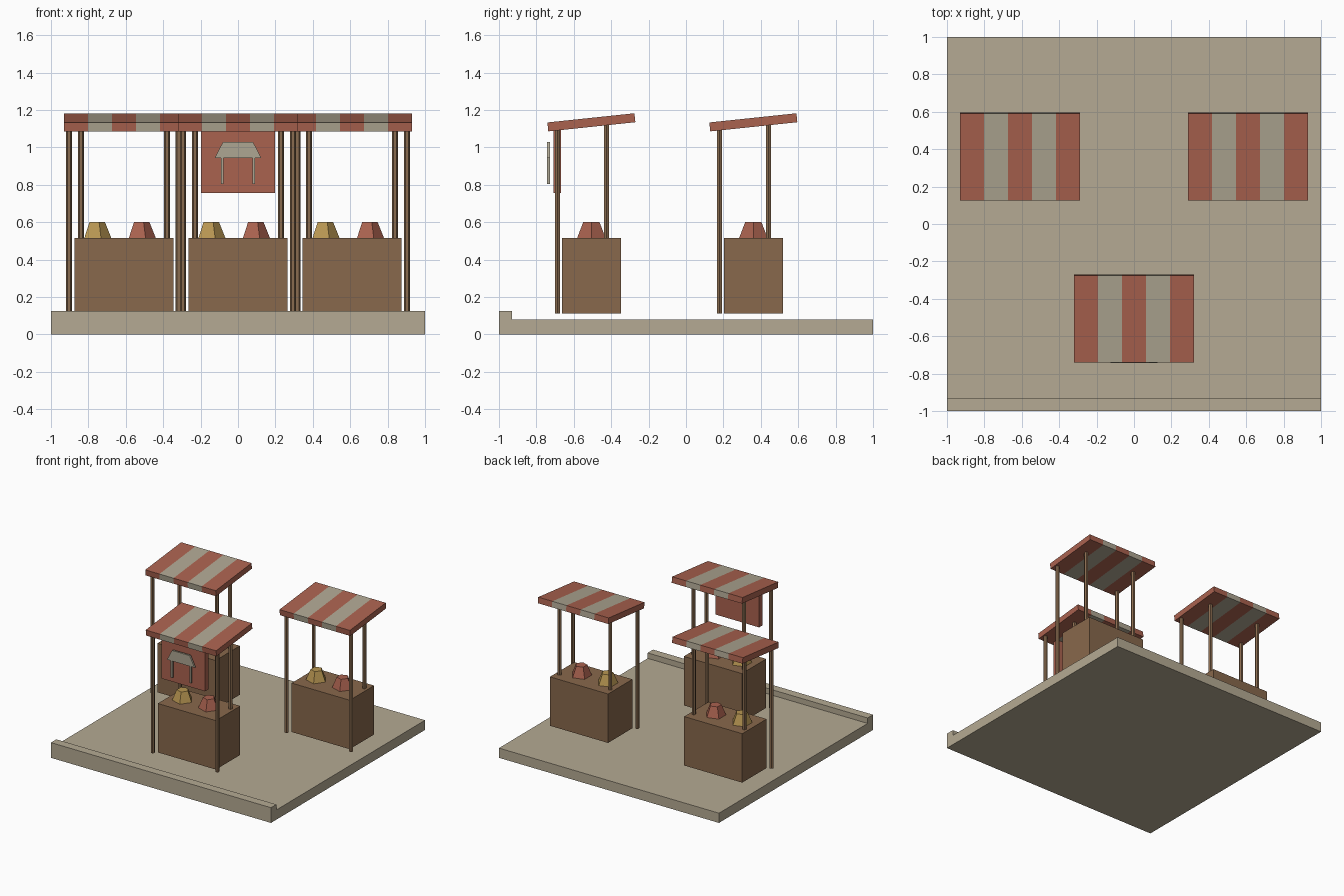
import bpy, bmesh, math
from mathutils import Matrix, Vector

if "Cube" in bpy.data.objects:
    bpy.data.objects.remove(bpy.data.objects["Cube"], do_unlink=True)


def material(name, r, g, b):
    """Flat material from display colour values 0-255."""
    lin = [((c / 255 + 0.055) / 1.055) ** 2.4 for c in (r, g, b)]
    m = bpy.data.materials.new(name)
    m.use_nodes = True
    m.diffuse_color = (*lin, 1)
    m.node_tree.nodes["Principled BSDF"].inputs["Base Color"].default_value = (*lin, 1)
    return m


STONE = material("sandstone", 181, 170, 147)
WOOD = material("counter wood", 136, 104, 76)
POST = material("post wood", 138, 108, 80)
RED = material("brick red", 170, 98, 79)
CREAM = material("canvas cream", 174, 166, 146)
YELLOW = material("mustard yellow", 184, 150, 82)


def finish(bm, name, mats, loc=(0, 0, 0)):
    bmesh.ops.recalc_face_normals(bm, faces=bm.faces)
    mesh = bpy.data.meshes.new(name)
    bm.to_mesh(mesh)
    bm.free()
    for m in mats:
        mesh.materials.append(m)
    ob = bpy.data.objects.new(name, mesh)
    ob.location = loc
    bpy.context.scene.collection.objects.link(ob)
    return ob


def box(name, mat, center, size):
    bm = bmesh.new()
    bmesh.ops.create_cube(bm, size=1, matrix=Matrix.Diagonal((*size, 1)))
    return finish(bm, name, [mat], center)


def frustum(name, mat, x, y, z0, z1, r0, r1, sides):
    """Upright prism or cut pyramid with one corner pointing along +x."""
    bm = bmesh.new()
    rings = []
    for z, r in ((z0, r0), (z1, r1)):
        angles = [math.tau * i / sides for i in range(sides)]
        rings.append([bm.verts.new((r * math.cos(a), r * math.sin(a), z)) for a in angles])
    low, high = rings
    bm.faces.new(low)
    bm.faces.new(high)
    for i in range(sides):
        j = (i + 1) % sides
        bm.faces.new((low[i], low[j], high[j], high[i]))
    return finish(bm, name, [mat], (x, y, 0))


def extrude(name, mat, points, depth):
    """Closed outline given as 3D points, swept along the depth vector."""
    bm = bmesh.new()
    face = bm.faces.new([bm.verts.new(p) for p in points])
    ext = bmesh.ops.extrude_face_region(bm, geom=[face], use_keep_orig=True)
    verts = [v for v in ext["geom"] if isinstance(v, bmesh.types.BMVert)]
    bmesh.ops.translate(bm, verts=verts, vec=Vector(depth))
    return finish(bm, name, [mat])


def awning(name, x, y):
    """Tilted slab cut into five stripes."""
    width, stripes = 0.64, 5
    step = width / stripes
    bm = bmesh.new()
    bmesh.ops.create_cube(bm, size=1, matrix=Matrix.Diagonal((width, 0.468, 0.048, 1)))
    for i in range(1, stripes):
        geom = bm.verts[:] + bm.edges[:] + bm.faces[:]
        bmesh.ops.bisect_plane(bm, geom=geom, plane_co=(i * step - width / 2, 0, 0),
                               plane_no=(1, 0, 0))
    for f in bm.faces:
        index = int((f.calc_center_median().x + width / 2 - 1e-4) / step)
        f.material_index = index % 2
    ob = finish(bm, name, [RED, CREAM], (x, y, 1.134))
    ob.rotation_euler.x = math.radians(6)


def stall(label, x, y):
    box(label + "_counter", WOOD, (x, y, 0.314), (0.528, 0.316, 0.402))
    for side, s in (("left", 1), ("right", -1)):
        frustum(f"{label}_front_post_{side}", POST, x + s * 0.293, y - 0.181,
                0.113, 1.1, 0.016, 0.016, 6)
        frustum(f"{label}_back_post_{side}", POST, x + s * 0.23, y + 0.081,
                0.113, 1.125, 0.016, 0.016, 6)
    frustum(label + "_yellow_goods", YELLOW, x - 0.147, y, 0.515, 0.6, 0.08, 0.046, 5)
    frustum(label + "_red_goods", RED, x + 0.091, y, 0.515, 0.6, 0.08, 0.046, 5)
    awning(label + "_awning", x, y)


# Ground slab with a raised curb along the front
slab = [(-1, -1, 0), (-1, 1, 0), (-1, 1, 0.08), (-1, -0.93, 0.08),
        (-1, -0.93, 0.125), (-1, -1, 0.125)]
extrude("ground_slab", STONE, slab, (2, 0, 0))

# Three market stalls
stall("front_stall", 0, -0.506)
stall("back_left_stall", 0.61, 0.36)
stall("back_right_stall", -0.61, 0.36)

# Hanging sign with a small stall shape in front of it
box("sign_board", RED, (0, -0.688, 0.925), (0.394, 0.042, 0.34))
FRONT = -0.743
roof = [(-0.125, FRONT, 0.943), (0.125, FRONT, 0.943), (0.08, FRONT, 1.03), (-0.08, FRONT, 1.03)]
extrude("sign_roof", CREAM, roof, (0, 0.015, 0))
for side, s in (("left", 1), ("right", -1)):
    box("sign_leg_" + side, CREAM, (s * 0.085, FRONT + 0.0075, 0.875), (0.014, 0.015, 0.14))
